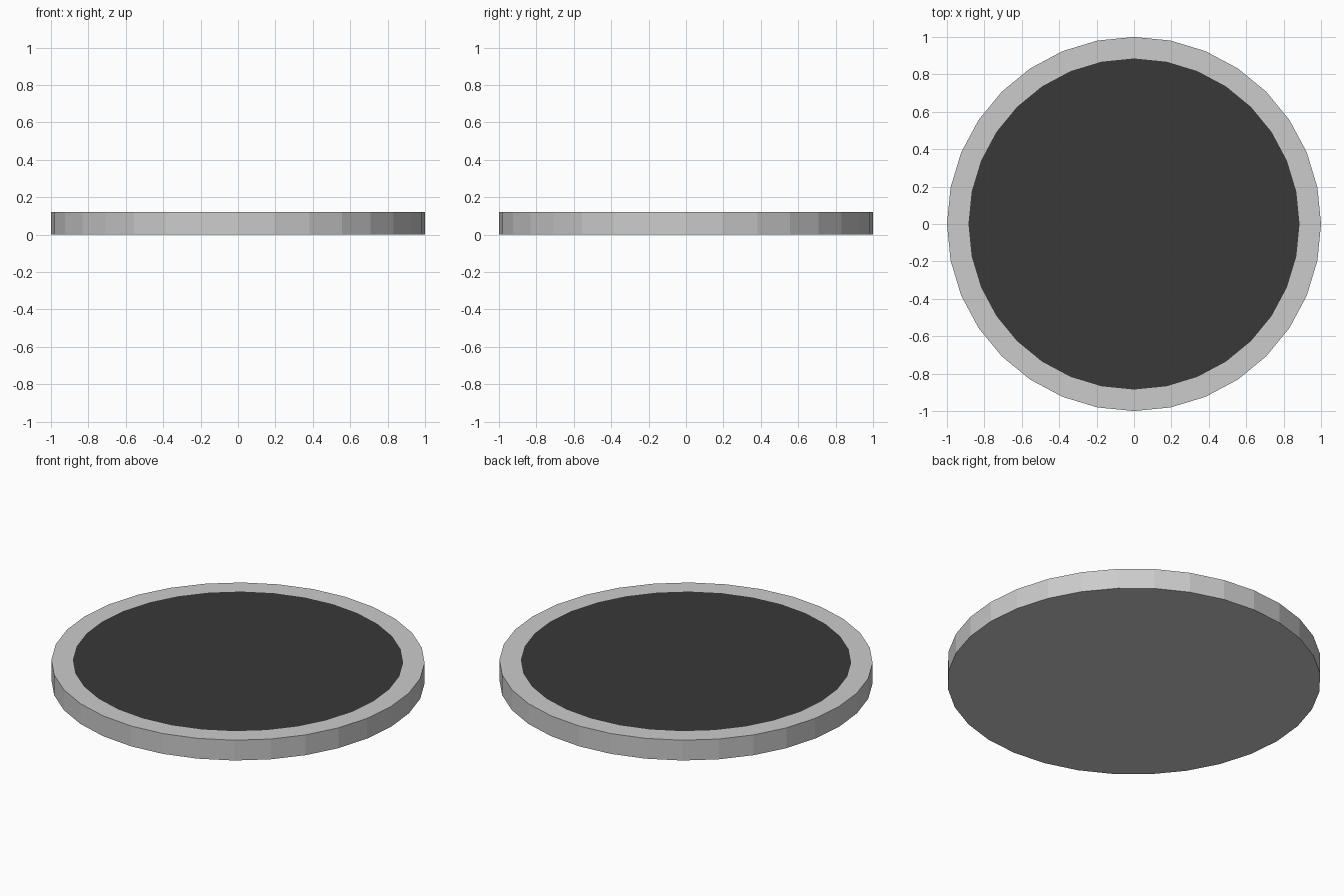
import bpy, bmesh

if "Cube" in bpy.data.objects:
    bpy.data.objects.remove(bpy.data.objects["Cube"])

SIDES, RADIUS, HEIGHT, INLAY_RADIUS = 32, 1.0, 0.12, 0.885

# Materials: plain grey body, near-black inlay
grey = bpy.data.materials.new("grey")
dark = bpy.data.materials.new("dark_inlay")
dark.diffuse_color = (0.04, 0.04, 0.04, 1)
dark.use_nodes = True
dark.node_tree.nodes["Principled BSDF"].inputs["Base Color"].default_value = dark.diffuse_color

# Flat disc body
bpy.ops.mesh.primitive_cylinder_add(vertices=SIDES, radius=RADIUS, depth=HEIGHT,
                                    location=(0, 0, HEIGHT / 2))
disc = bpy.context.object
disc.name = "round_disc"
disc.data.materials.append(grey)
disc.data.materials.append(dark)

# Flush dark inlay inset into the top face, leaving a rim
bm = bmesh.new()
bm.from_mesh(disc.data)
top = max(bm.faces, key=lambda f: f.calc_center_median().z)
bmesh.ops.inset_region(bm, faces=[top], thickness=0.1)
for v in top.verts:
    v.co.xy = v.co.xy.normalized() * INLAY_RADIUS
top.material_index = 1
bm.to_mesh(disc.data)
bm.free()
